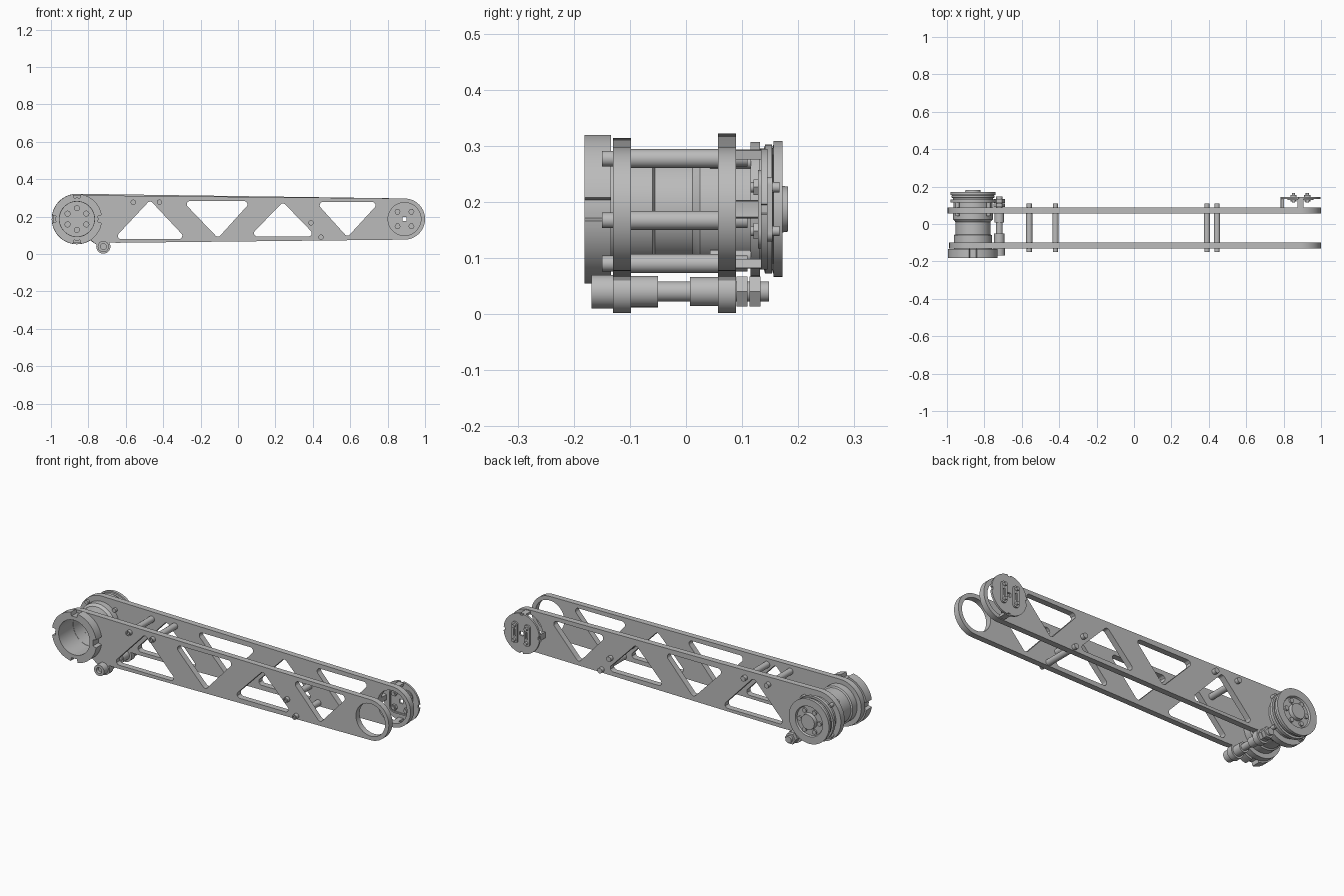
import bpy, bmesh, math
from mathutils import Vector

cube = bpy.data.objects.get("Cube")
if cube:
    bpy.data.objects.remove(cube, do_unlink=True)

grey = bpy.data.materials.new("machined grey")
grey.use_nodes = True
GREY = (0.5, 0.5, 0.5, 1)
grey.diffuse_color = GREY
grey.node_tree.nodes["Principled BSDF"].inputs["Base Color"].default_value = GREY

AXIS_Z = 0.187
HUB = (-0.861, AXIS_Z)      # large joint
TIP = (0.89, AXIS_Z)        # small joint
LUG = (-0.72, 0.04)         # pivot bolt


def finish(obj):
    obj.data.materials.clear()
    obj.data.materials.append(grey)
    bpy.ops.object.select_all(action='DESELECT')
    obj.select_set(True)
    bpy.context.view_layer.objects.active = obj
    bpy.ops.object.shade_smooth_by_angle(angle=math.radians(30))
    return obj


def arc(center, r, a0, a1, n=32):
    """Points on an arc in the xz plane, angles in degrees."""
    return [(center[0] + r * math.cos(math.radians(a0 + (a1 - a0) * i / n)),
             center[1] + r * math.sin(math.radians(a0 + (a1 - a0) * i / n)))
            for i in range(n + 1)]


def circle(center, r, n=48):
    return arc(center, r, 0, 360, n)[:-1]


def rounded(corners, r, steps=6):
    """Polygon with filleted corners."""
    pts = []
    for i, c in enumerate(corners):
        p = Vector(c)
        a = (Vector(corners[i - 1]) - p).normalized()
        b = (Vector(corners[(i + 1) % len(corners)]) - p).normalized()
        half = a.angle(b) / 2
        mid = p + (a + b).normalized() * r / math.sin(half)
        start = p + a * r / math.tan(half) - mid
        end = p + b * r / math.tan(half) - mid
        for k in range(steps + 1):
            d = start.lerp(end, k / steps).normalized() * r
            pts.append(tuple(mid + d))
    return pts


def box_loop(center, w, h, r):
    x, z = center
    return rounded([(x - w / 2, z - h / 2), (x + w / 2, z - h / 2),
                    (x + w / 2, z + h / 2), (x - w / 2, z + h / 2)], r)


def slab(name, loops, y0, y1):
    """Flat outline with holes, extruded from y0 to y1."""
    cu = bpy.data.curves.new(name, 'CURVE')
    cu.dimensions = '2D'
    cu.fill_mode = 'BOTH'
    cu.extrude = (y1 - y0) / 2
    for loop in loops:
        sp = cu.splines.new('POLY')
        sp.points.add(len(loop) - 1)
        for p, (x, z) in zip(sp.points, loop):
            p.co = (x, z, 0, 1)
        sp.use_cyclic_u = True
    obj = bpy.data.objects.new(name, cu)
    bpy.context.collection.objects.link(obj)
    obj.location.y = (y0 + y1) / 2
    obj.rotation_euler.x = math.pi / 2
    bpy.ops.object.select_all(action='DESELECT')
    obj.select_set(True)
    bpy.context.view_layer.objects.active = obj
    bpy.ops.object.convert(target='MESH')
    return finish(bpy.context.view_layer.objects.active)


def lathe(name, center, profile, n=48):
    """Turn (y, radius) points about an axis parallel to y."""
    bm = bmesh.new()
    rings = [[bm.verts.new((x, y, z)) for x, z in circle(center, max(r, 0.0005), n)]
             for y, r in profile]
    for a, b in zip(rings, rings[1:]):
        for i in range(n):
            j = (i + 1) % n
            bm.faces.new((a[i], a[j], b[j], b[i]))
    if profile[0] != profile[-1]:
        bm.faces.new(rings[0])
        bm.faces.new(rings[-1])
    bmesh.ops.recalc_face_normals(bm, faces=bm.faces)
    me = bpy.data.meshes.new(name)
    bm.to_mesh(me)
    bm.free()
    obj = bpy.data.objects.new(name, me)
    bpy.context.collection.objects.link(obj)
    return finish(obj)


def rod(name, center, r, y0, y1, n=24):
    return lathe(name, center, [(y0, r), (y1, r)], n)


def around(center, r, count, offset=0):
    return circle(center, r, count) if not offset else \
        arc(center, r, offset, offset + 360, count)[:-1]


# Side plates with truss cutouts
TRUSS = [[(-0.665, 0.08), (-0.275, 0.08), (-0.47, 0.288)],
         [(-0.297, 0.283), (0.072, 0.283), (-0.107, 0.085)],
         [(0.062, 0.094), (0.418, 0.094), (0.24, 0.278)],
         [(0.415, 0.278), (0.757, 0.278), (0.585, 0.09)]]


def side_plate(name, y0, y1, hub_r, bore):
    outline = (arc(HUB, hub_r, 89, 302) + arc(LUG, 0.038, 165, 395, 24)
               + [(-0.65, 0.06)] + arc(TIP, 0.11, -90, 89))
    holes = [rounded(t, 0.017) for t in TRUSS]
    slab(name, [outline, circle(HUB, bore), circle(TIP, 0.088)] + holes, y0, y1)


side_plate("front_plate", -0.13, -0.098, 0.127, 0.1)
side_plate("back_plate", 0.057, 0.089, 0.135, 0.1)

# Spacer rods with screw heads
for spot in [(-0.56, 0.277), (-0.42, 0.277), (0.39, 0.167), (0.444, 0.09)]:
    rod("spacer_rod", spot, 0.017, -0.098, 0.057)
    lathe("front_screw", spot, [(-0.13, 0.014), (-0.15, 0.014), (-0.15, 0.008), (-0.142, 0.008)], 24)
    rod("back_screw", spot, 0.014, 0.089, 0.11)

# Pivot bolt through the lugs
lathe("pivot_bolt_head", LUG, [(-0.13, 0.03), (-0.168, 0.03), (-0.168, 0.016), (-0.15, 0.016)], 32)
lathe("pivot_sleeve", LUG, [(-0.098, 0.028), (-0.05, 0.028), (-0.05, 0.018),
                            (0.007, 0.018), (0.007, 0.026), (0.057, 0.026)], 32)
for y in (0.09, 0.113):
    rod("pivot_nut", LUG, 0.031, y, y + 0.02, 6)
rod("pivot_stud", LUG, 0.018, 0.089, 0.148)

# Hollow joint tube with a closed back
lathe("joint_tube", HUB, [(-0.181, 0.094), (-0.181, 0.102), (-0.06, 0.102), (-0.055, 0.093),
                          (0.01, 0.093), (0.025, 0.106), (0.057, 0.106), (0.057, 0.1),
                          (0.089, 0.1), (0.089, 0.0), (0.05, 0.0), (0.05, 0.094), (-0.181, 0.094)])
for spot in around(HUB, 0.058, 6, 30):
    lathe("inner_bolt", spot, [(0.05, 0.016), (0.032, 0.016), (0.032, 0.008), (0.04, 0.008)], 16)
for spot in around(HUB, 0.118, 4, 45):
    rod("bearing_tab", spot, 0.011, 0.043, 0.116, 16)

# Notched clamp ring at the front
ring = []
for k in range(4):
    a = 90 * k
    ring += arc(HUB, 0.134, a + 9, a + 81, 18) + arc(HUB, 0.114, a + 82, a + 98, 4)
slab("clamp_ring", [ring, circle(HUB, 0.098)], -0.181, -0.134)

# Back pulley: stacked flanges and grooves
lathe("pulley", HUB, [(0.089, 0.105), (0.115, 0.105), (0.115, 0.12), (0.132, 0.12),
                      (0.132, 0.108), (0.139, 0.108), (0.141, 0.115), (0.153, 0.115),
                      (0.155, 0.108), (0.156, 0.121), (0.172, 0.121), (0.172, 0.082),
                      (0.162, 0.078), (0.162, 0.043), (0.182, 0.04)])
for spot in around(HUB, 0.06, 6):
    rod("pulley_bolt", spot, 0.012, 0.16, 0.171, 16)

# Sensor mount disc on three legs at the small joint
disc = []
for k in range(4):
    a = 90 * k
    disc += arc(TIP, 0.108, a + 5, a + 85, 14) + arc(TIP, 0.1, a + 86, a + 94, 3)
slab("mount_disc", [disc, box_loop((TIP[0], AXIS_Z), 0.022, 0.022, 0.004)], 0.134, 0.145)
for a in (90, 180, 270):
    leg = arc(TIP, 0.106, a - 9, a + 9, 6) + arc(TIP, 0.09, a + 9, a - 9, 6)
    slab("mount_leg", [leg], 0.089, 0.134)
slab("mount_frame", [box_loop(TIP, 0.14, 0.14, 0.03), box_loop(TIP, 0.124, 0.124, 0.022)], 0.128, 0.134)

# Mirrored connector bars with screws
for side in (-1, 1):
    x = TIP[0] + side * 0.037
    slab("connector_bar", [box_loop((x, AXIS_Z), 0.034, 0.115, 0.014),
                           box_loop((x, AXIS_Z), 0.012, 0.04, 0.005)], 0.145, 0.154)
    for end in (-1, 1):
        spot = (x, AXIS_Z + end * 0.039)
        rod("connector_screw", spot, 0.009, 0.115, 0.167, 16)
        rod("connector_nut", spot, 0.016, 0.12, 0.134, 6)
